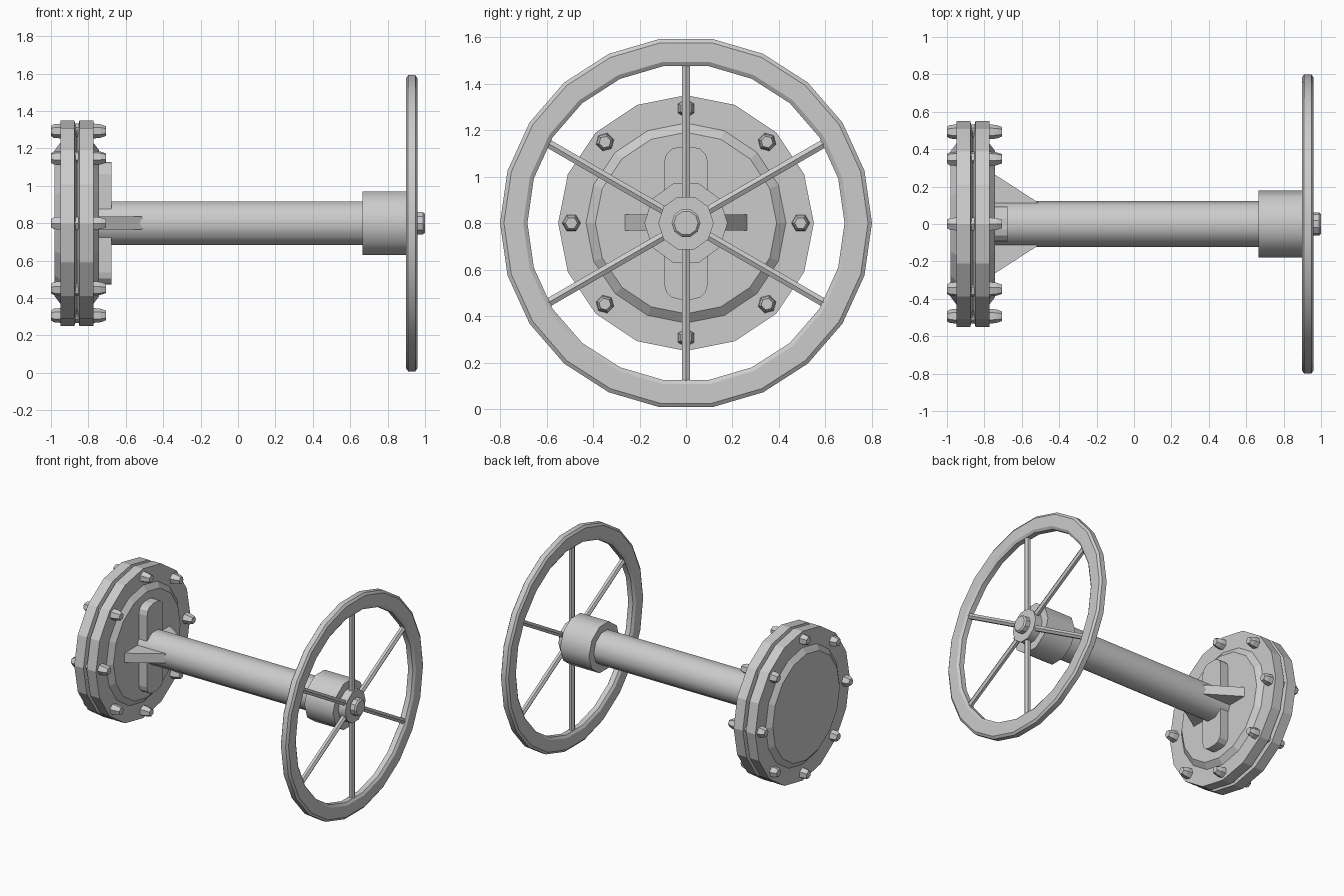
import bpy, bmesh
from math import pi, sin, cos, radians
from mathutils import Matrix

if "Cube" in bpy.data.objects:
    bpy.data.objects.remove(bpy.data.objects["Cube"])

CZ = 0.8  # height of the common axis


def make(name, verts, faces, smooth=None):
    mesh = bpy.data.meshes.new(name)
    mesh.from_pydata(verts, [], faces)
    bm = bmesh.new()
    bm.from_mesh(mesh)
    bmesh.ops.recalc_face_normals(bm, faces=bm.faces)
    bm.to_mesh(mesh)
    bm.free()
    ob = bpy.data.objects.new(name, mesh)
    bpy.context.collection.objects.link(ob)
    if smooth:
        bpy.ops.object.select_all(action='DESELECT')
        ob.select_set(True)
        bpy.context.view_layer.objects.active = ob
        bpy.ops.object.shade_smooth_by_angle(angle=radians(smooth))
    return ob


def lathe(name, profile, n, y=0, z=CZ, closed=False, smooth=None, turn=0):
    """Revolve (x, radius) points about an axis parallel to x."""
    verts = [(x, y + r * cos(turn + 2 * pi * i / n), z + r * sin(turn + 2 * pi * i / n))
             for x, r in profile for i in range(n)]
    m = len(profile)
    faces = []
    for k in range(m if closed else m - 1):
        a, b = k * n, (k + 1) % m * n
        for i in range(n):
            j = (i + 1) % n
            faces.append((a + i, a + j, b + j, b + i))
    if not closed:
        faces += [tuple(range(n)), tuple(range((m - 1) * n, m * n))]
    return make(name, verts, faces, smooth)


def prism(name, outline, axis, lo, hi):
    """Extrude a 2D outline along z (outline in xy) or x (outline in yz)."""
    n = len(outline)
    verts = [(a, b, h) if axis == 'z' else (h, a, b) for h in (lo, hi) for a, b in outline]
    faces = [tuple(range(n)), tuple(range(n, 2 * n))]
    faces += [(i, (i + 1) % n, n + (i + 1) % n, n + i) for i in range(n)]
    return make(name, verts, faces)


# Paired flanges with a groove between them
lathe("flange_pair", [(-0.98, 0.39), (-0.95, 0.43), (-0.95, 0.55), (-0.875, 0.55),
                      (-0.861, 0.49), (-0.848, 0.55), (-0.773, 0.55),
                      (-0.773, 0.43), (-0.742, 0.39)], 16)

# Flange bolts, heads on both sides
for k in range(8):
    a = k * pi / 4
    lathe(f"bolt_{k + 1}", [(-1.0, 0.026), (-0.985, 0.036), (-0.945, 0.04),
                            (-0.775, 0.04), (-0.735, 0.036), (-0.706, 0.026)], 6,
          y=0.493 * cos(a), z=CZ + 0.493 * sin(a), turn=a)

# Upright mounting plate with rounded corners
R, HW, HH = 0.065, 0.094, 0.328
plate = [(sy * (HW - R) + R * cos(s + t * pi / 6), CZ + sz * (HH - R) + R * sin(s + t * pi / 6))
         for sy, sz, s in ((1, 1, 0), (-1, 1, pi / 2), (-1, -1, pi), (1, -1, 1.5 * pi))
         for t in range(4)]
prism("mounting_plate", plate, 'x', -0.76, -0.676)

# Side gussets
for s, side in ((1, "back"), (-1, "front")):
    prism("gusset_" + side, [(-0.745, 0), (-0.745, s * 0.265), (-0.513, s * 0.115), (-0.513, 0)],
          'z', CZ - 0.033, CZ + 0.037)

# Shaft, collar, wheel hub and end cap
lathe("shaft", [(-0.75, 0.123), (0.68, 0.123)], 10, smooth=40)
lathe("collar", [(0.666, 0.179), (0.90, 0.179)], 10, smooth=40)
lathe("wheel_hub", [(0.89, 0.119), (0.957, 0.119)], 10, smooth=40)
lathe("end_cap", [(0.95, 0.062), (0.99, 0.062), (1.0, 0.052)], 10)

# Hand wheel rim
lathe("wheel_rim", [(0.898, 0.70), (0.898, 0.783), (0.91, 0.8), (0.948, 0.8), (0.96, 0.783),
                    (0.96, 0.70), (0.948, 0.682), (0.91, 0.682)], 22, closed=True, smooth=30)

# Spokes
for k in range(6):
    n = 6
    ring = [(0.93 + 0.021 * cos(2 * pi * i / n), 0.021 * sin(2 * pi * i / n)) for i in range(n)]
    spoke = prism(f"spoke_{k + 1}", ring, 'z', 0.08, 0.70)
    spoke.data.transform(Matrix.Translation((0, 0, CZ)) @ Matrix.Rotation(k * pi / 3, 4, 'X'))
